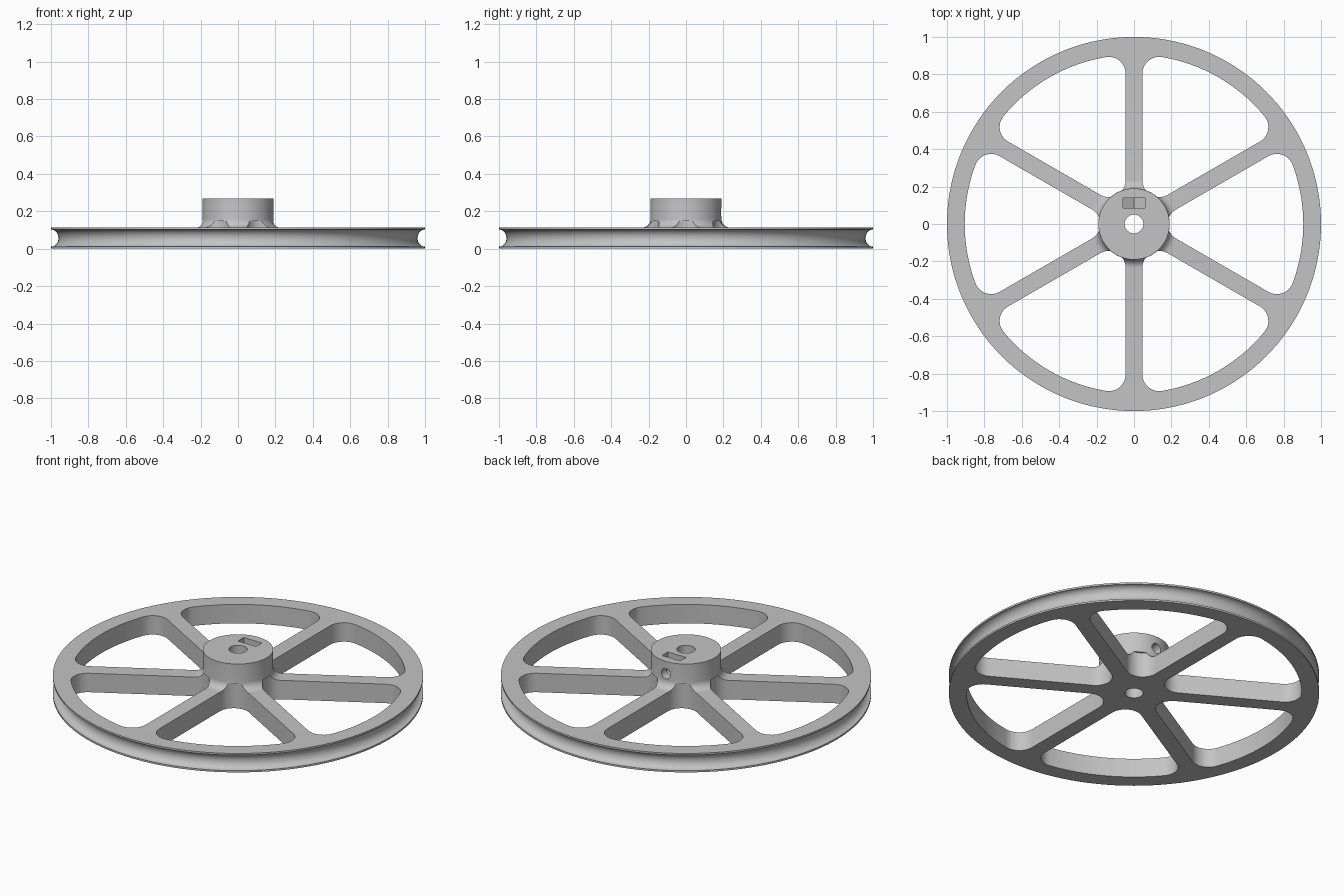
import bpy, bmesh
from math import cos, sin, pi, radians, asin, degrees
from mathutils import Matrix, Vector

old = bpy.data.objects.get("Cube")
if old:
    bpy.data.objects.remove(old, do_unlink=True)

# Main sizes
THICK = 0.113
HUB_R, HUB_TOP, BORE_R = 0.19, 0.268, 0.05
FILLET = 0.045
SPOKE_HALF, CORNER, RIM_IN = 0.045, 0.09, 0.905
SCREW_Z = 0.195

grey = bpy.data.materials.new("plain grey")
grey.use_nodes = True
colour = (0.55, 0.55, 0.55, 1)
grey.diffuse_color = colour
grey.node_tree.nodes["Principled BSDF"].inputs["Base Color"].default_value = colour


def arc(cx, cy, rx, ry, start, end, n):
    """Points on an elliptical arc, angles in degrees."""
    angles = [radians(start + (end - start) * i / n) for i in range(n + 1)]
    return [(cx + rx * cos(a), cy + ry * sin(a)) for a in angles]


def make_object(name, bm):
    bmesh.ops.remove_doubles(bm, verts=bm.verts, dist=1e-5)
    bmesh.ops.recalc_face_normals(bm, faces=bm.faces)
    mesh = bpy.data.meshes.new(name)
    bm.to_mesh(mesh)
    bm.free()
    mesh.materials.append(grey)
    obj = bpy.data.objects.new(name, mesh)
    bpy.context.collection.objects.link(obj)
    return obj


def lathe(name, profile, steps):
    """Spin a closed (radius, height) profile about z."""
    bm = bmesh.new()
    verts = [bm.verts.new((r, 0, z)) for r, z in profile]
    edges = [bm.edges.new((verts[i - 1], v)) for i, v in enumerate(verts)]
    bmesh.ops.spin(bm, geom=verts + edges, cent=(0, 0, 0), axis=(0, 0, 1),
                   angle=2 * pi, steps=steps)
    return make_object(name, bm)


def add_prism(bm, outline, depth, matrix):
    """Extrude an xy outline by depth along z, then place it."""
    face = bm.faces.new([bm.verts.new((x, y, 0)) for x, y in outline])
    ext = bmesh.ops.extrude_face_region(bm, geom=[face])["geom"]
    top = [g for g in ext if isinstance(g, bmesh.types.BMVert)]
    bmesh.ops.translate(bm, verts=top, vec=(0, 0, depth))
    bmesh.ops.transform(bm, matrix=matrix, verts=list(face.verts) + top)


def cut(target, name, bm):
    cutter = make_object(name, bm)
    mod = target.modifiers.new(name, "BOOLEAN")
    mod.operation, mod.solver, mod.object = "DIFFERENCE", "EXACT", cutter
    bpy.context.view_layer.objects.active = target
    bpy.ops.object.modifier_apply(modifier=mod.name)
    bpy.data.objects.remove(cutter, do_unlink=True)


# Wheel body: grooved rim, web and filleted hub around the bore
profile = [(BORE_R, 0), (1, 0)]
profile += arc(1, THICK / 2, 0.04, 0.046, 270, 90, 16)
profile += [(1, THICK)]
profile += arc(HUB_R + FILLET, THICK + FILLET, FILLET, FILLET, 270, 180, 8)
profile += [(HUB_R, HUB_TOP), (BORE_R, HUB_TOP)]
wheel = lathe("pulley_wheel", profile, 144)

# Six rounded windows leave the spokes
inset = SPOKE_HALF + CORNER
ring = RIM_IN - CORNER
half = 30 - degrees(asin(inset / ring))
cx, cy = ring * cos(radians(half)), ring * sin(radians(half))
window = arc(2 * inset, 0, CORNER, CORNER, 120, 240, 12)
window += arc(cx, -cy, CORNER, CORNER, -120, -half, 10)
window += arc(0, 0, RIM_IN, RIM_IN, -half, half, 16)[1:-1]
window += arc(cx, cy, CORNER, CORNER, half, 120, 10)
bm = bmesh.new()
for k in range(6):
    place = Matrix.Rotation(k * pi / 3, 4, "Z") @ Matrix.Translation((0, 0, -0.1))
    add_prism(bm, window, 0.1 + THICK + FILLET * 0.8, place)
cut(wheel, "window_cutter", bm)

# Pocket for a hex nut, open at the top of the hub
upright = Matrix.Rotation(pi / 2, 4, "X")
flat = 0.06
drop = flat / cos(pi / 6)
pocket = [(-flat, 0.2), (-flat, -drop / 2), (0, -drop), (flat, -drop / 2), (flat, 0.2)]
bm = bmesh.new()
add_prism(bm, pocket, 0.055, Matrix.Translation((0, 0.14, SCREW_Z)) @ upright)
cut(wheel, "nut_pocket_cutter", bm)

# Grub screw hole from the back of the hub into the bore
bm = bmesh.new()
add_prism(bm, arc(0, 0, 0.031, 0.031, 0, 345, 23), 0.3,
          Matrix.Translation((0, 0.3, SCREW_Z)) @ upright)
cut(wheel, "screw_hole_cutter", bm)

# Smooth curved walls, keep edges sharp
bpy.ops.object.select_all(action="DESELECT")
wheel.select_set(True)
bpy.context.view_layer.objects.active = wheel
bpy.ops.object.shade_smooth_by_angle(angle=radians(30))
